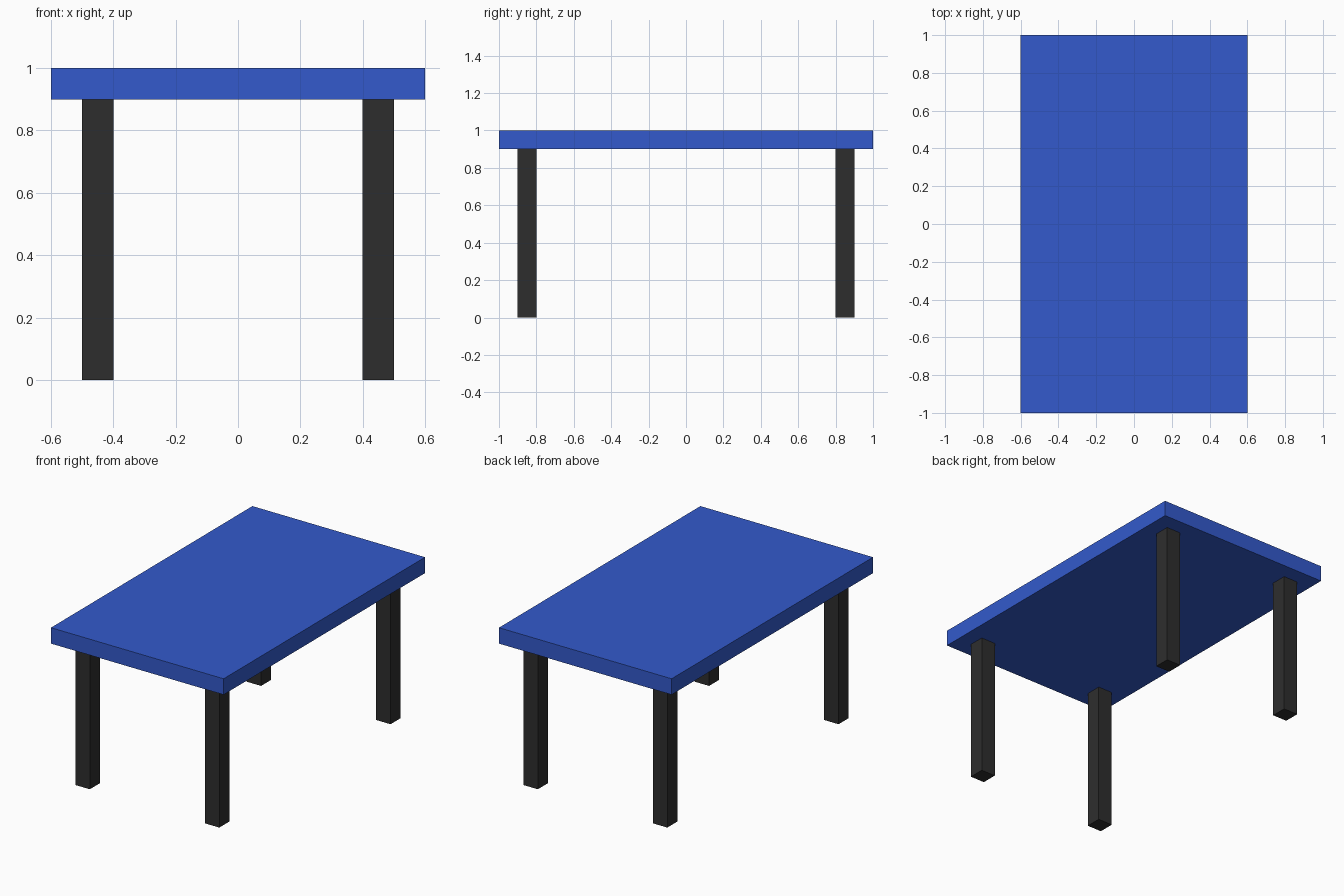
import bpy

if "Cube" in bpy.data.objects:
    bpy.data.objects.remove(bpy.data.objects["Cube"])


def material(name, rgb):
    mat = bpy.data.materials.new(name)
    mat.diffuse_color = (*rgb, 1.0)
    mat.use_nodes = True
    mat.node_tree.nodes["Principled BSDF"].inputs["Base Color"].default_value = mat.diffuse_color
    return mat


def box(name, center, size, mat):
    bpy.ops.mesh.primitive_cube_add(size=1, location=center)
    obj = bpy.context.object
    obj.name = name
    obj.scale = size
    bpy.ops.object.transform_apply(location=False, rotation=False, scale=True)
    obj.data.materials.append(mat)
    return obj


blue = material("blue", (0.033, 0.102, 0.604))
charcoal = material("charcoal", (0.027, 0.027, 0.027))

# Table top slab
box("table_top", (0, 0, 0.95), (1.2, 2.0, 0.1), blue)

# Four square legs, inset from the corners
for y, depth in ((-0.85, "front"), (0.85, "back")):
    for x, side in ((-0.45, "left"), (0.45, "right")):
        box(f"{depth}_{side}_leg", (x, y, 0.45), (0.1, 0.1, 0.9), charcoal)
